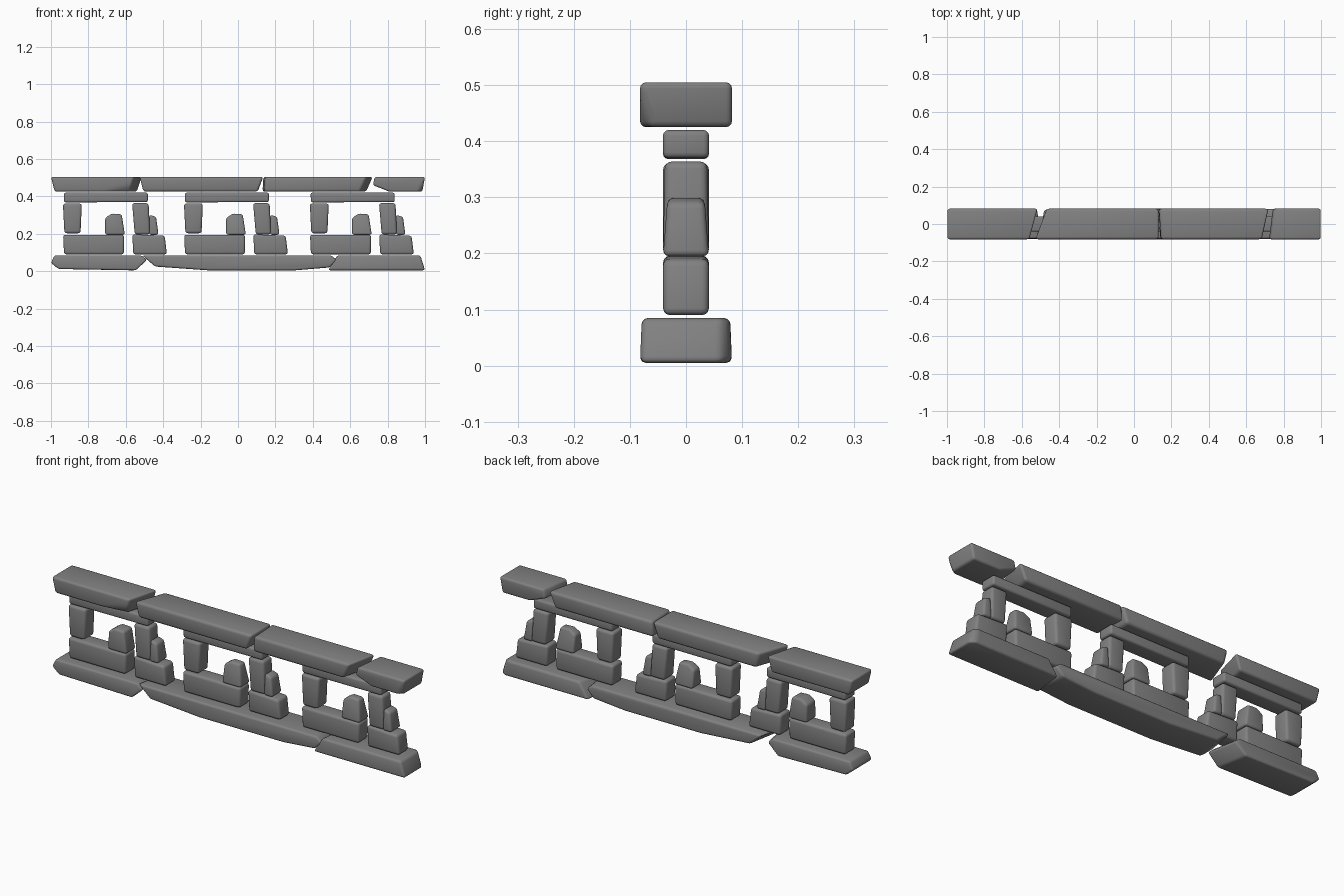
import bpy, bmesh
from mathutils import Vector

cube = bpy.data.objects.get("Cube")
if cube:
    bpy.data.objects.remove(cube, do_unlink=True)

# One flat stone colour
grey = bpy.data.materials.new("stone grey")
grey.use_nodes = True
tone = (0.22, 0.22, 0.22, 1)
grey.diffuse_color = tone
shader = grey.node_tree.nodes["Principled BSDF"]
shader.inputs["Base Color"].default_value = tone
shader.inputs["Roughness"].default_value = 0.8


def stone(name, profile, depth, bevel, skew=(0, 0), taper=0, cuts=(), shift=0):
    """Extrude an (x, z) outline, skew its ends in plan, narrow its top, chip corners, round it."""
    bm = bmesh.new()
    rings = [[bm.verts.new((x + shift, y, z)) for x, z in profile] for y in (-depth, depth)]
    for ring in rings:
        bm.faces.new(ring)
    count = len(profile)
    for i in range(count):
        j = (i + 1) % count
        bm.faces.new((rings[0][i], rings[0][j], rings[1][j], rings[1][i]))
    xs, zs = zip(*profile)
    mid, low, tall = shift + (min(xs) + max(xs)) / 2, min(zs), max(zs) - min(zs)
    for v in bm.verts:
        v.co.x += skew[v.co.x > mid] * v.co.y / depth
        v.co.y *= 1 - taper * (v.co.z - low) / tall
    for point, normal in cuts:
        bmesh.ops.bisect_plane(bm, geom=bm.verts[:] + bm.edges[:] + bm.faces[:],
                               plane_co=Vector(point), plane_no=Vector(normal), clear_outer=True)
        bmesh.ops.holes_fill(bm, edges=[e for e in bm.edges if e.is_boundary])
    bmesh.ops.recalc_face_normals(bm, faces=bm.faces[:])
    mesh = bpy.data.meshes.new(name)
    bm.to_mesh(mesh)
    bm.free()
    mesh.materials.append(grey)
    mesh.shade_smooth()
    obj = bpy.data.objects.new(name, mesh)
    bpy.context.collection.objects.link(obj)
    mod = obj.modifiers.new("rounded edges", 'BEVEL')
    mod.width, mod.segments = bevel, 3
    mod.limit_method, mod.angle_limit = 'ANGLE', 0.3
    return obj


# Base slabs
W = 0.082
stone("base_slab_right", [(-.96, .012), (-.56, .005), (-.50, .06), (-.53, .085), (-.98, .085), (-1, .045)],
      W, .01, skew=(0, -.015), taper=.06)
stone("base_slab_middle", [(-.43, .025), (-.15, .005), (.30, .005), (.48, .02), (.52, .06), (.49, .085), (-.50, .085)],
      W, .011, skew=(.015, -.01), taper=.04)
stone("base_slab_left", [(.49, .005), (1, .005), (.975, .085), (.54, .085)],
      W, .012, skew=(.01, 0), taper=.04, cuts=[((.96, W, .05), (.7, 1, .2))])

# Cap slabs
T, B = .505, .425
stone("cap_slab_right", [(-.98, B), (-.56, B), (-.535, T), (-1, T)],
      W, .012, skew=(0, .022), cuts=[((-.6, -W, B + .03), (.12, -1, -.5))])
stone("cap_slab_middle_right", [(-.48, B), (.105, B), (.135, T), (-.50, T)], W, .014, skew=(.03, 0))
stone("cap_slab_middle_left", [(.135, B), (.67, B), (.705, T), (.14, T)], W, .014, skew=(-.005, .018))
stone("cap_slab_left", [(.82, B), (.985, B), (1, T), (.74, T), (.73, .46)],
      W, .011, skew=(.01, 0), cuts=[((.975, -W, .45), (.8, -1, -.5))])

# Three stacked openings between base and caps
D = .041
for number, shift in enumerate((0, .647, 1.32), 1):
    parts = {
        "sill_block": ([(-.93, .09), (-.61, .09), (-.608, .195), (-.935, .195)], .013, 0),
        "side_block": ([(-.56, .09), (-.38, .09), (-.392, .19), (-.565, .197)], .013, 0),
        "tall_pillar": ([(-.928, .203), (-.842, .203), (-.835, .362), (-.936, .362)], .013, 0),
        "inner_pillar": ([(-.552, .197), (-.47, .197), (-.478, .364), (-.566, .364)], .013, .08),
        "low_stone": ([(-.71, .195), (-.605, .195), (-.622, .305), (-.675, .308), (-.71, .285)], .011,
                      .1 if number == 1 else .45),
        "thin_stone": ([(-.475, .195), (-.425, .195), (-.438, .29), (-.475, .302)], .011, .2),
        "lintel": ([(-.93, .368), (-.482, .37), (-.482, .42), (-.932, .42)], .01, 0),
    }
    for name, (outline, bevel, taper) in parts.items():
        stone(f"{name}_{number}", outline, D, bevel, taper=taper, shift=shift)
